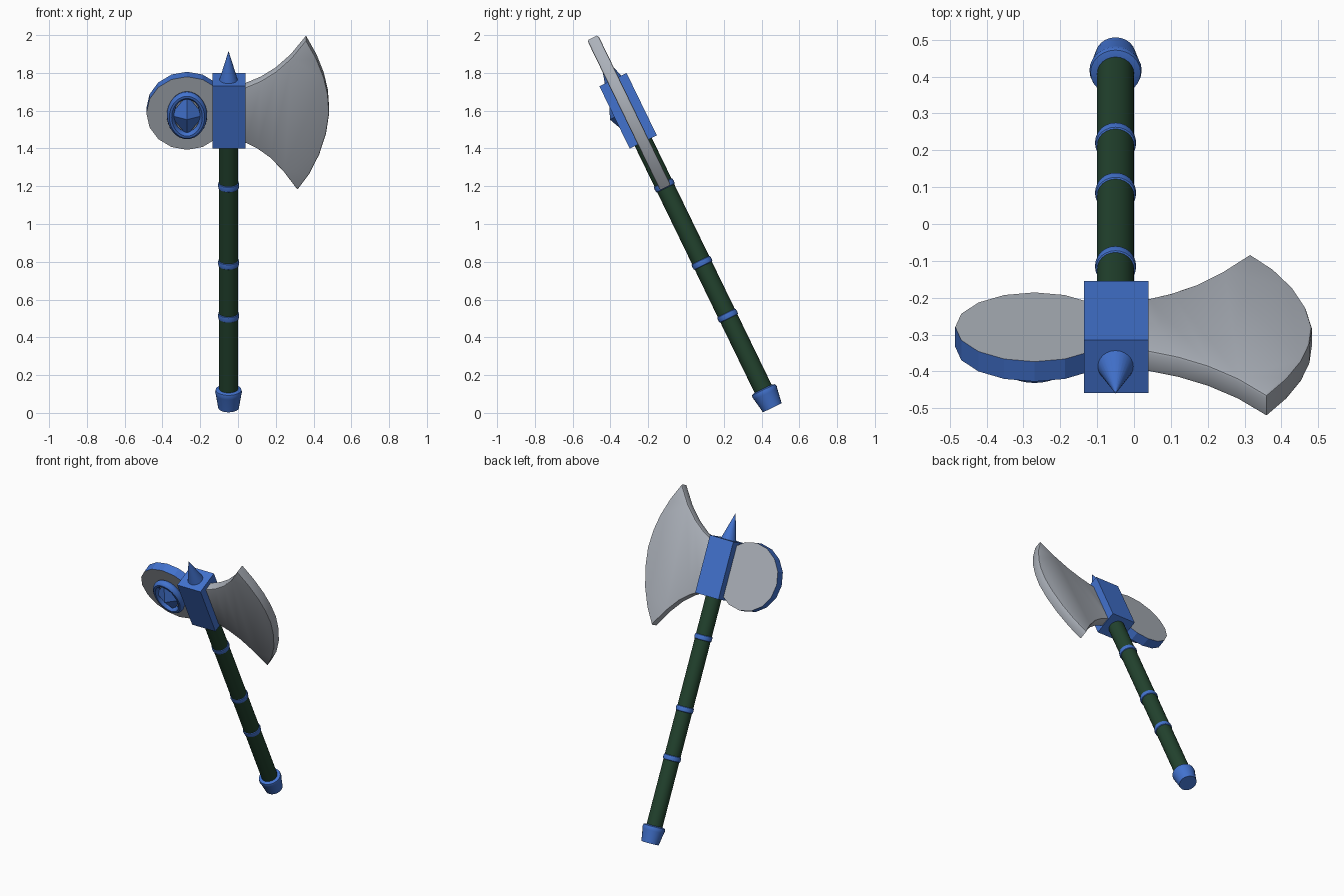
import bpy, bmesh, math
from mathutils import Matrix, Vector

cube = bpy.data.objects.get("Cube")
if cube:
    bpy.data.objects.remove(cube, do_unlink=True)


def material(name, color):
    m = bpy.data.materials.new(name)
    m.use_nodes = True
    m.diffuse_color = (*color, 1)
    m.node_tree.nodes["Principled BSDF"].inputs["Base Color"].default_value = (*color, 1)
    return m


BLUE = material("blue metal", (0.055, 0.17, 0.62))
STEEL = material("grey steel", (0.41, 0.44, 0.49))
GREEN = material("dark green grip", (0.016, 0.055, 0.027))

# The whole axe leans toward the front: local z runs up the shaft
LEAN = Matrix.Translation((-0.05, 0.457, 0.027)) @ Matrix.Rotation(math.radians(25.9), 4, "X")
HEAD = 1.748      # height of the head centre along the shaft
DISC_X = -0.22    # round back plate, relative to the shaft


def finish(name, bm, mats, smooth=True):
    bmesh.ops.recalc_face_normals(bm, faces=bm.faces)
    mesh = bpy.data.meshes.new(name)
    bm.to_mesh(mesh)
    bm.free()
    for m in mats:
        mesh.materials.append(m)
    if smooth:
        mesh.shade_smooth()
        mesh.set_sharp_from_angle(angle=math.radians(35))
    obj = bpy.data.objects.new(name, mesh)
    bpy.context.collection.objects.link(obj)
    obj.matrix_world = LEAN
    return obj


def lathe(name, profile, mat, sides=24):
    """Turn (radius, height) points around the shaft."""
    bm = bmesh.new()
    rings = []
    for r, h in profile:
        rings.append([bm.verts.new((r * math.cos(a), r * math.sin(a), h))
                      for a in (2 * math.pi * i / sides for i in range(sides))])
    for low, high in zip(rings, rings[1:]):
        for i in range(sides):
            j = (i + 1) % sides
            bm.faces.new((low[i], low[j], high[j], high[i]))
    bm.faces.new(rings[0])
    bm.faces.new(rings[-1])
    bmesh.ops.remove_doubles(bm, verts=bm.verts, dist=1e-5)
    return finish(name, bm, [mat])


def plate(outline, thickness):
    """Extrude an (x, height) outline evenly to the front and back."""
    bm = bmesh.new()
    face = bm.faces.new([bm.verts.new((x, -thickness / 2, h)) for x, h in outline])
    ext = bmesh.ops.extrude_face_region(bm, geom=[face], use_keep_orig=True)
    verts = [g for g in ext["geom"] if isinstance(g, bmesh.types.BMVert)]
    bmesh.ops.translate(bm, verts=verts, vec=(0, thickness, 0))
    return bm


# Shaft, pommel and bands
lathe("handle", [(0.05, 0.04), (0.05, 1.6)], GREEN)
lathe("pommel", [(0.055, 0), (0.068, 0.08), (0.071, 0.092), (0.068, 0.106), (0.05, 0.112)], BLUE)
for i, h in enumerate((0.542, 0.853, 1.309)):
    lathe(f"handle_band_{i + 1}",
          [(0.048, h - 0.018), (0.054, h - 0.014), (0.056, h), (0.054, h + 0.014), (0.048, h + 0.018)],
          BLUE)

# Head block and top spike
bm = bmesh.new()
bmesh.ops.create_cube(bm, size=1, matrix=Matrix.Translation((0.002, 0, HEAD))
                      @ Matrix.Diagonal((0.175, 0.16, 0.367, 1)))
finish("head_block", bm, [BLUE], smooth=False)
lathe("top_spike", [(0.05, 1.925), (0.0005, 2.098)], BLUE)

# Curved blade with chamfered rims
outline = [(0.0, 1.895), (0.04, 1.9), (0.12, 1.937), (0.20, 1.992), (0.28, 2.07), (0.36, 2.178),
           (0.415, 2.07), (0.455, 1.959), (0.476, 1.859), (0.483, 1.748), (0.466, 1.626),
           (0.43, 1.503), (0.378, 1.39), (0.315, 1.296), (0.24, 1.405), (0.17, 1.485),
           (0.10, 1.54), (0.04, 1.572), (0.0, 1.58)]
bm = plate([(x + 0.05, h) for x, h in outline], 0.064)
rim = [e for e in bm.edges if any(len(f.verts) > 4 for f in e.link_faces)]
bmesh.ops.bevel(bm, geom=rim, offset=0.008, segments=2, profile=0.5, affect="EDGES")
finish("blade", bm, [STEEL])

# Round back plate: steel faces, blue rim
circle = [(DISC_X + 0.215 * math.cos(math.pi * i / 8), HEAD + 0.215 * math.sin(math.pi * i / 8))
          for i in range(16)]
bm = plate(circle, 0.06)
for f in bm.faces:
    f.material_index = 0 if len(f.verts) > 4 else 1
finish("round_plate", bm, [STEEL, BLUE], smooth=False)

# Oval ring on the front of the round plate
centre = Vector((DISC_X, -0.055, HEAD))
bm = bmesh.new()
loops = []
for i in range(32):
    a = 2 * math.pi * i / 32
    loop = []
    for j in range(10):
        b = 2 * math.pi * j / 10
        grow = 0.02 * math.cos(b)
        loop.append(bm.verts.new(centre + Vector(((0.087 + grow) * math.cos(a), 0.025 * math.sin(b),
                                                  (0.117 + grow) * math.sin(a)))))
    loops.append(loop)
for i in range(32):
    for j in range(10):
        n, k = (i + 1) % 32, (j + 1) % 10
        bm.faces.new((loops[i][j], loops[n][j], loops[n][k], loops[i][k]))
finish("oval_ring", bm, [BLUE])

# Faceted four-sided gem inside the ring
bm = bmesh.new()
corners = [bm.verts.new(centre + Vector(p))
           for p in ((0.09, 0, 0), (0, 0, 0.118), (-0.09, 0, 0), (0, 0, -0.118))]
for depth in (-0.052, 0.052):
    tip = bm.verts.new(centre + Vector((0, depth, 0)))
    for i in range(4):
        bm.faces.new((corners[i], corners[(i + 1) % 4], tip))
finish("gem", bm, [BLUE], smooth=False)
